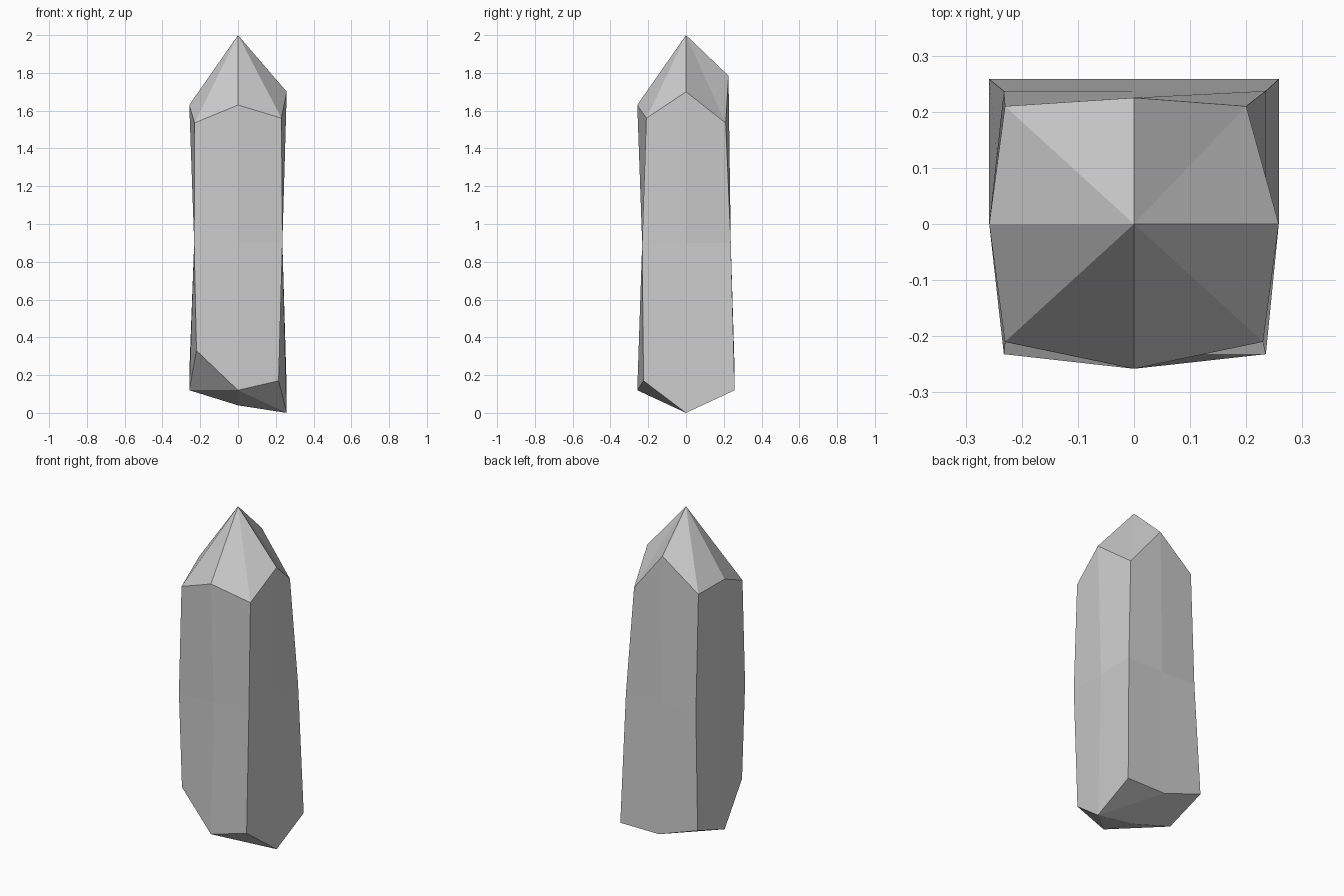
import bpy, bmesh

if "Cube" in bpy.data.objects:
    bpy.data.objects.remove(bpy.data.objects["Cube"])

# Rings run anticlockwise from the front-left corner: corner, side middle, corner, ...
bottom = [(-.22, -.22, .33), (0, -.258, .12), (.215, -.225, .17), (.258, 0, 0),
          (.258, .258, .12), (0, .258, .12), (-.258, .258, .21), (-.258, 0, .12)]
waist = [(-.232, -.232, .9), (0, -.232, .9), (.235, -.232, .9), (.235, 0, .9),
         (.235, .237, .9), (0, .237, .9), (-.232, .237, .9), (-.232, 0, .9)]
top = [(-.23, -.21, 1.535), (0, -.258, 1.63), (.23, -.21, 1.56), (.258, 0, 1.70),
       (.20, .21, 1.535), (0, .225, 1.785), (-.23, .21, 1.61), (-.258, 0, 1.63)]

bm = bmesh.new()
rings = [[bm.verts.new(p) for p in ring] for ring in (bottom, waist, top)]
base = bm.verts.new((0, 0, .04))
tip = bm.verts.new((0, 0, 2))

# Shaft sides
for low, high in zip(rings, rings[1:]):
    for i in range(8):
        j = (i + 1) % 8
        bm.faces.new((low[i], low[j], high[j], high[i]))

# Pointed tip facets, folded from tip to corner
for i in range(8):
    bm.faces.new((rings[2][i], rings[2][(i + 1) % 8], tip))

# Base facets, one chipped corner and one shallow facet per quarter
for i in range(0, 8, 2):
    corner, after, before = rings[0][i], rings[0][i + 1], rings[0][i - 1]
    bm.faces.new((before, after, corner))
    bm.faces.new((before, base, after))

bmesh.ops.recalc_face_normals(bm, faces=bm.faces)
mesh = bpy.data.meshes.new("crystal")
bm.to_mesh(mesh)
bm.free()
crystal = bpy.data.objects.new("crystal", mesh)
bpy.context.collection.objects.link(crystal)
